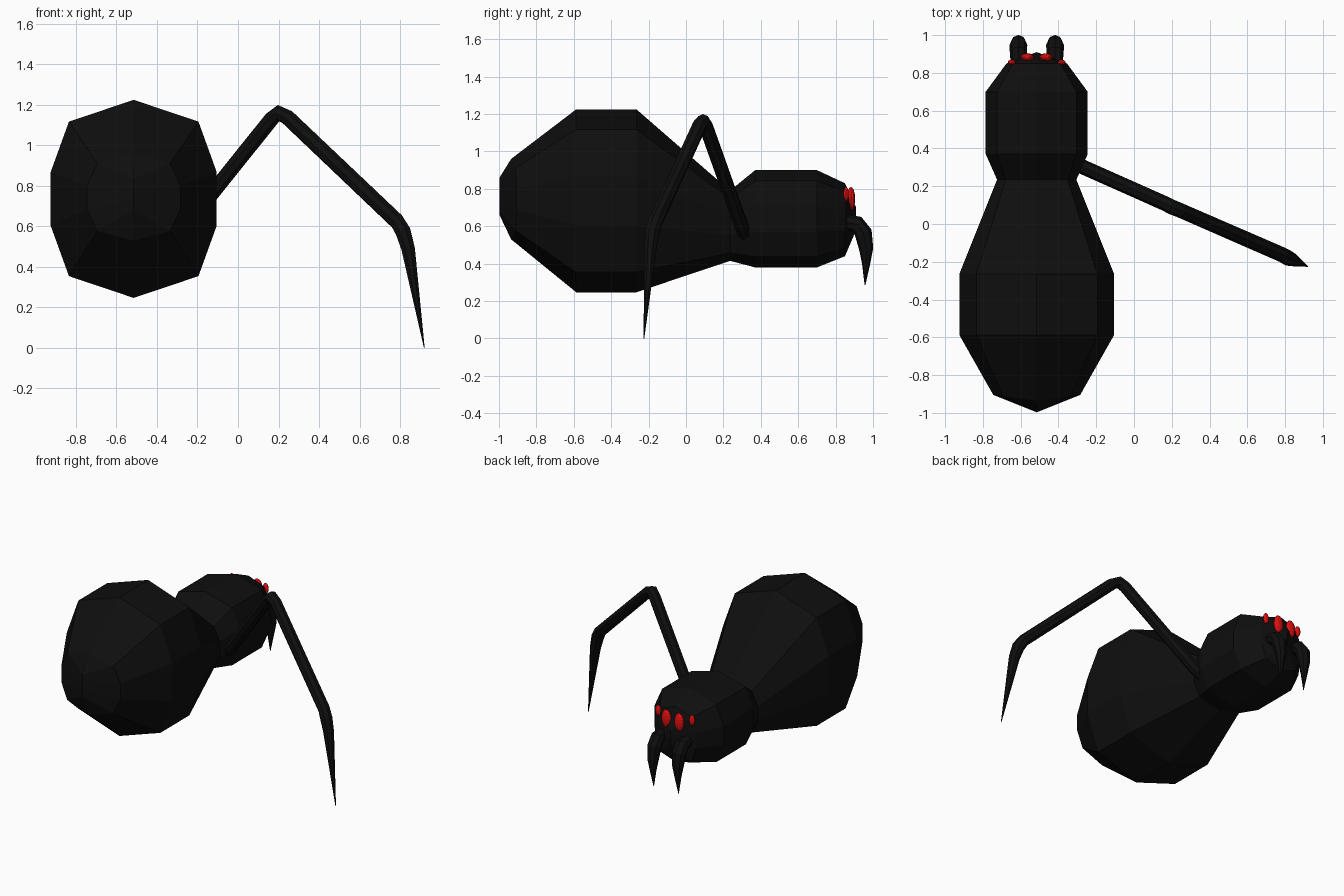
import bpy, bmesh, math
from mathutils import Vector

cube = bpy.data.objects.get("Cube")
if cube:
    bpy.data.objects.remove(cube, do_unlink=True)

CX = -0.515  # body centre line


def material(name, rgb):
    m = bpy.data.materials.new(name)
    m.use_nodes = True
    m.diffuse_color = (*rgb, 1)
    m.node_tree.nodes["Principled BSDF"].inputs["Base Color"].default_value = (*rgb, 1)
    return m


black = material("black", (0.0045, 0.0045, 0.0045))
red = material("eye red", (0.75, 0.005, 0.005))


def finish(name, bm, mat):
    bmesh.ops.remove_doubles(bm, verts=bm.verts, dist=0.0005)
    bmesh.ops.recalc_face_normals(bm, faces=bm.faces)
    me = bpy.data.meshes.new(name)
    bm.to_mesh(me)
    bm.free()
    me.materials.append(mat)
    ob = bpy.data.objects.new(name, me)
    bpy.context.collection.objects.link(ob)
    return ob


def loft(name, rings, mat):
    """Skin a list of equal-length point rings and cap both ends."""
    bm = bmesh.new()
    loops = [[bm.verts.new(p) for p in ring] for ring in rings]
    n = len(loops[0])
    for a, b in zip(loops, loops[1:]):
        for i in range(n):
            j = (i + 1) % n
            bm.faces.new((a[i], a[j], b[j], b[i]))
    if (Vector(rings[0][0]) - Vector(rings[0][n // 2])).length > 0.001:
        if abs(rings[0][2][0] - rings[0][-2][0]) > 0.001:
            bm.faces.new(loops[0])
            bm.faces.new(loops[-1])
    return finish(name, bm, mat)


def tube(name, path, mat, sides=8):
    """Tapered limb along (x, y, z, radius) points."""
    pts = [Vector(p[:3]) for p in path]
    rings = []
    for i, p in enumerate(pts):
        t = (pts[min(i + 1, len(pts) - 1)] - pts[max(i - 1, 0)]).normalized()
        side = t.cross(Vector((0.4, 0.92, 0)) if abs(t.x) > 0.01 else Vector((1, 0, 0))).normalized()
        other = t.cross(side)
        r = path[i][3]
        rings.append([tuple(p + r * (math.cos(a) * side + math.sin(a) * other))
                      for a in (2 * math.pi * k / sides for k in range(sides))])
    return loft(name, rings, mat)


# Ten-sided body cross-section, in units of half width and half height
half = [(0, 1), (0.78, 0.78), (1, 0.27), (1, -0.27), (0.78, -0.78), (0, -1)]
section = half + [(-x, z) for x, z in half[-2:0:-1]]


def body_ring(y, hw, z0, z1, bulge=0.0):
    zc, hh = (z0 + z1) / 2, (z1 - z0) / 2
    return [(CX + x * hw, y + bulge * (1 - abs(x)), zc + z * hh) for x, z in section]


waist = body_ring(0.235, 0.21, 0.415, 0.79)

# Abdomen, narrowing to the waist and closing to a ridge at the rear
loft("abdomen", [
    body_ring(-0.997, 0, 0.66, 0.86),
    body_ring(-0.905, 0.23, 0.53, 0.96, -0.03),
    body_ring(-0.587, 0.41, 0.247, 1.225),
    body_ring(-0.265, 0.41, 0.247, 1.225),
    waist], black)

# Head and thorax, closing to a ridge at the face
loft("thorax", [
    waist,
    body_ring(0.37, 0.27, 0.38, 0.90),
    body_ring(0.70, 0.27, 0.38, 0.90),
    body_ring(0.85, 0.16, 0.44, 0.83),
    body_ring(0.91, 0, 0.58, 0.70)], black)

# Single jointed leg
tube("leg", [
    (-0.32, 0.325, 0.545, 0.039), (-0.26, 0.297, 0.60, 0.039),
    (0.165, 0.108, 1.13, 0.039), (0.20, 0.09, 1.16, 0.040), (0.245, 0.072, 1.138, 0.039),
    (0.785, -0.163, 0.625, 0.040), (0.815, -0.18, 0.575, 0.041),
    (0.84, -0.19, 0.49, 0.036), (0.92, -0.225, 0.0, 0.002)], black)


def ellipsoid(name, centre, scale, mat):
    bm = bmesh.new()
    bmesh.ops.create_uvsphere(bm, u_segments=12, v_segments=8, radius=1)
    bmesh.ops.scale(bm, vec=scale, verts=bm.verts)
    bmesh.ops.translate(bm, vec=centre, verts=bm.verts)
    return finish(name, bm, mat)


for s, label in ((1, "left"), (-1, "right")):
    # Curved fangs
    x = CX + s * 0.097
    tube(label + "_fang", [
        (x, 0.84, 0.625, 0.040), (x, 0.915, 0.61, 0.046), (x, 0.948, 0.565, 0.047),
        (x, 0.963, 0.48, 0.038), (x, 0.963, 0.40, 0.022), (x, 0.957, 0.285, 0.002)], black)
    # Two eyes on each side of the face
    ellipsoid(label + "_inner_eye", (CX + s * 0.05, 0.882, 0.747), (0.036, 0.022, 0.063), red)
    ellipsoid(label + "_outer_eye", (CX + s * 0.132, 0.856, 0.772), (0.021, 0.014, 0.038), red)
